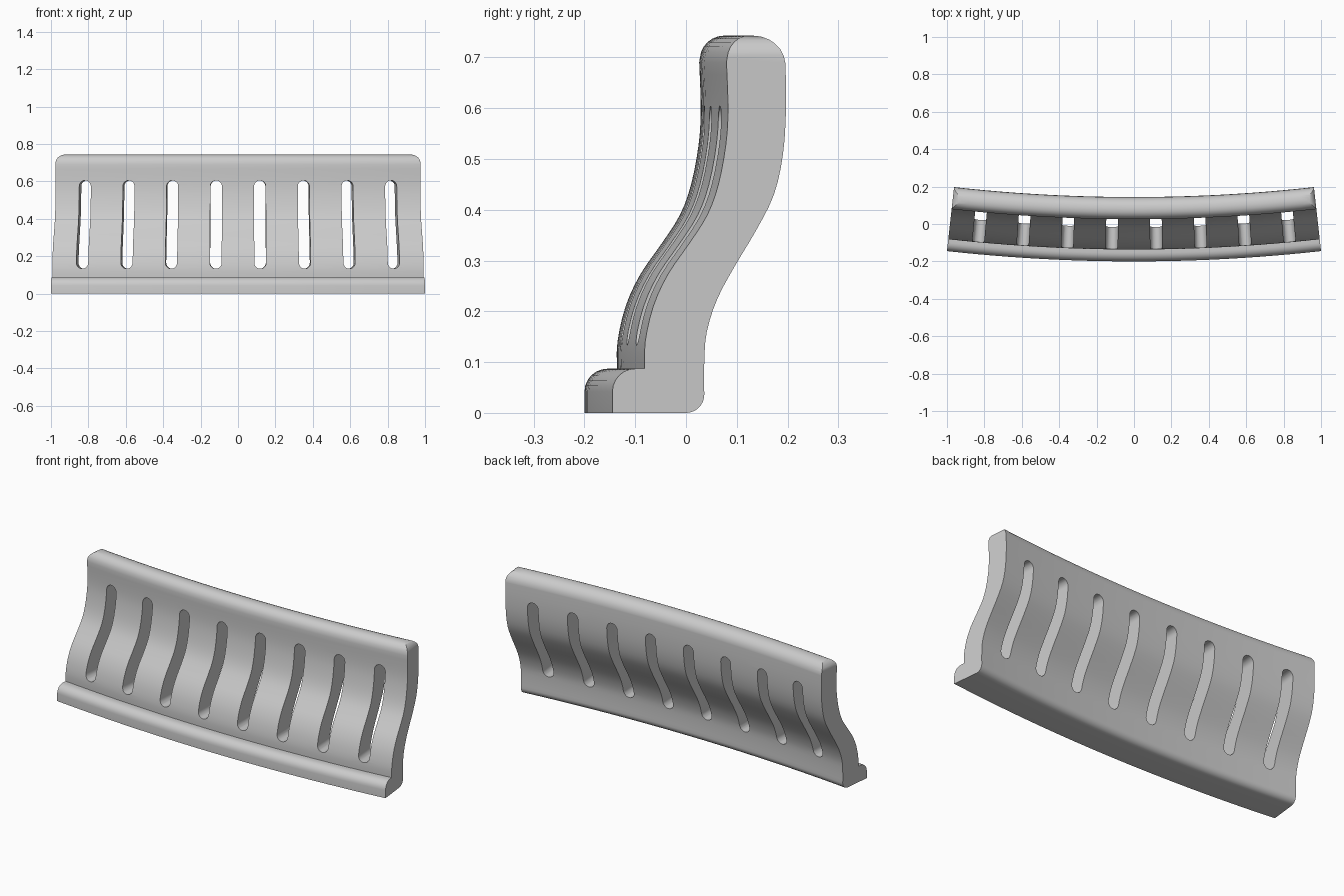
import bpy, bmesh, math
from mathutils import Vector

if "Cube" in bpy.data.objects:
    bpy.data.objects.remove(bpy.data.objects["Cube"], do_unlink=True)

RADIUS = 9.1            # radius of the bottom front edge
CENTRE_Y = RADIUS - 0.2
HALF = 1.002            # half of the arc length
TOP = 0.743


def arc(cx, cy, r, start, end, n=6):
    """Points on a circular arc, angles in degrees."""
    return [(cx + r * math.cos(math.radians(start + (end - start) * i / n)),
             cy + r * math.sin(math.radians(start + (end - start) * i / n)))
            for i in range(n + 1)]


def spline(pts, n=3):
    """Smooth curve through the points."""
    p = [Vector(q) for q in [pts[0]] + pts + [pts[-1]]]
    out = []
    for a, b, c, d in zip(p, p[1:], p[2:], p[3:]):
        for i in range(n):
            t = i / n
            out.append(0.5 * (2 * b + (c - a) * t + (2 * a - 5 * b + 4 * c - d) * t * t
                              + (3 * b - a - 3 * c + d) * t ** 3))
    return [tuple(q) for q in out] + [pts[-1]]


def prism(name, outline, place, lo, hi, steps=1):
    """Extrude a closed outline from lo to hi; place maps (u, v, depth) to xyz."""
    bm = bmesh.new()
    rings = [[bm.verts.new(place(u, v, lo + (hi - lo) * i / steps)) for u, v in outline]
             for i in range(steps + 1)]
    n = len(outline)
    for a, b in zip(rings, rings[1:]):
        for i in range(n):
            bm.faces.new((a[i], a[(i + 1) % n], b[(i + 1) % n], b[i]))
    bm.faces.new(rings[0])
    bm.faces.new(rings[-1])
    bmesh.ops.recalc_face_normals(bm, faces=bm.faces)
    mesh = bpy.data.meshes.new(name)
    bm.to_mesh(mesh)
    bm.free()
    obj = bpy.data.objects.new(name, mesh)
    bpy.context.collection.objects.link(obj)
    return obj


def cut(target, tool, operation):
    mod = target.modifiers.new("cut", 'BOOLEAN')
    mod.operation, mod.solver, mod.object = operation, 'EXACT', tool
    bpy.context.view_layer.objects.active = target
    bpy.ops.object.modifier_apply(modifier=mod.name)
    bpy.data.objects.remove(tool, do_unlink=True)


def facing(x, z, y):
    return (x, y, z)


# Cross-section: front lip, S-shaped face, rounded top, S-shaped back
front = spline([(-0.136, 0.087), (-0.135, 0.14), (-0.119, 0.21), (-0.09, 0.273),
                (-0.047, 0.335), (-0.012, 0.39), (0.01, 0.45), (0.025, 0.53),
                (0.029, 0.6), (0.026, 0.69)])
back = spline([(0.143, 0.683), (0.144, 0.6), (0.138, 0.51), (0.12, 0.43),
               (0.085, 0.36), (0.043, 0.29), (0.008, 0.225), (-0.013, 0.16),
               (-0.018, 0.1), (-0.018, 0.036)])
section = [(-0.2, 0)]
section += arc(-0.155, 0.042, 0.045, 180, 90)
section += front
section += arc(0.075, TOP - 0.048, 0.048, 175, 90)
section += arc(0.083, TOP - 0.06, 0.06, 90, 5)
section += back
section += arc(-0.054, 0.036, 0.036, -10, -90)

panel = prism("slotted_panel", section, lambda y, z, x: (x, y, z), -HALF, HALF, 24)

# Rounded upper corners
r = 0.047
outline = [(-HALF - 0.001, -0.1), (HALF + 0.001, -0.1)]
outline += arc(HALF + 0.001 - r, TOP - r, r, 0, 90, 8)
outline += arc(-HALF - 0.001 + r, TOP - r, r, 90, 180, 8)
cut(panel, prism("corner_cutter", outline, facing, -0.5, 0.5), 'INTERSECT')

# Row of eight upright slots
w = 0.032
slot = arc(0, 0.573, w, 0, 180, 10) + arc(0, 0.165, w, 180, 360, 10)
for i in range(8):
    x = 0.12 * (2 * i - 7)
    tool = prism("slot_cutter", [(x + u, v) for u, v in slot], facing, -0.5, 0.5)
    cut(panel, tool, 'DIFFERENCE')

# Bend the panel around a vertical axis behind it
for v in panel.data.vertices:
    dist, angle = CENTRE_Y - v.co.y, v.co.x / RADIUS
    v.co.x = dist * math.sin(angle)
    v.co.y = CENTRE_Y - dist * math.cos(angle)

# Plain grey finish
grey = bpy.data.materials.new("light_grey")
grey.use_nodes = True
colour = (0.6, 0.6, 0.6, 1)
grey.diffuse_color = colour
grey.node_tree.nodes["Principled BSDF"].inputs["Base Color"].default_value = colour
panel.data.materials.clear()
panel.data.materials.append(grey)
for f in panel.data.polygons:
    f.material_index = 0

bpy.ops.object.select_all(action='DESELECT')
panel.select_set(True)
bpy.context.view_layer.objects.active = panel
bpy.ops.object.shade_smooth_by_angle(angle=math.radians(35))
